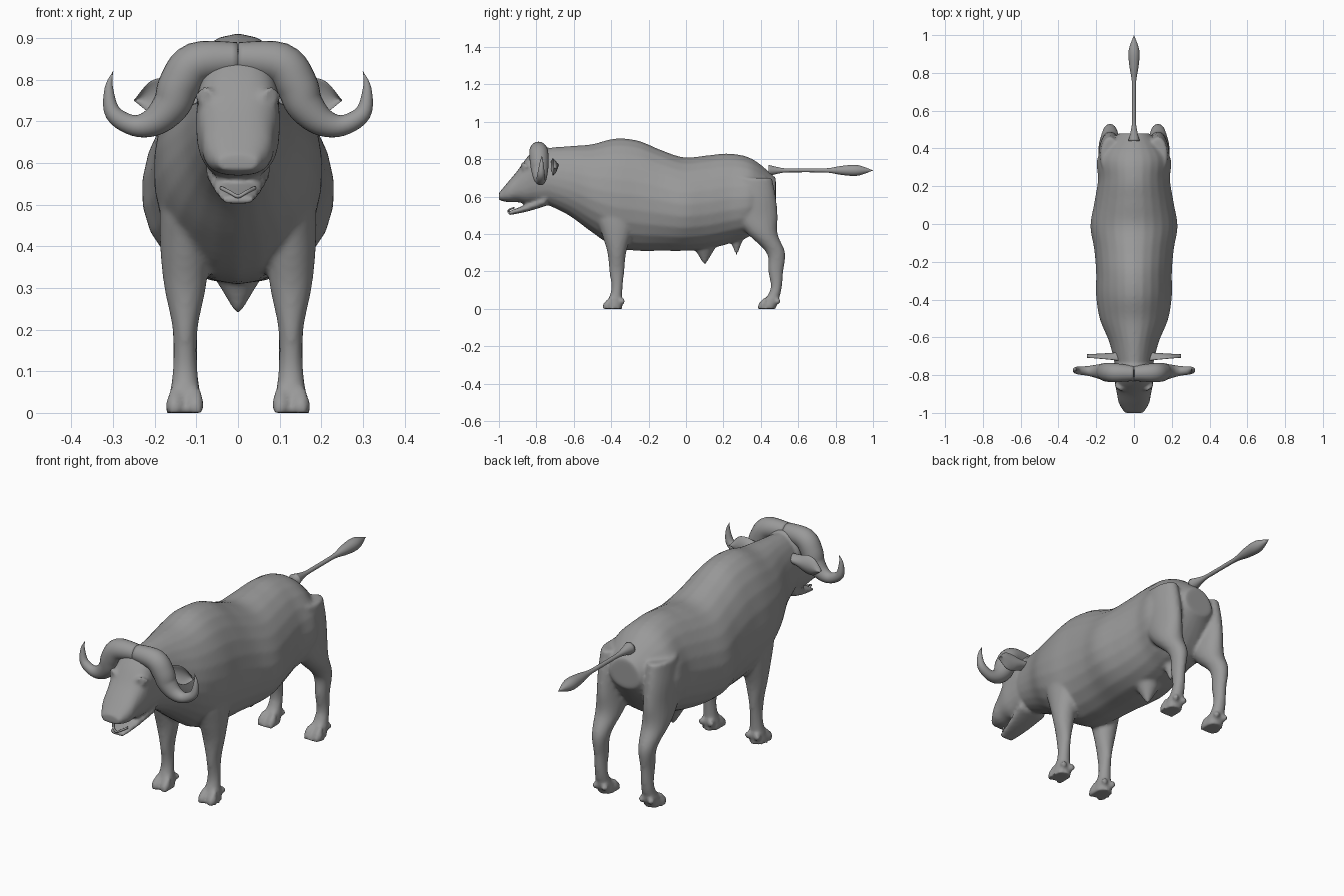
import bpy
import bmesh
from math import cos, sin, tau, copysign
from mathutils import Matrix, Vector

default = bpy.data.objects.get("Cube")
if default:
    bpy.data.objects.remove(default, do_unlink=True)

X, Y, Z = Vector((1, 0, 0)), Vector((0, 1, 0)), Vector((0, 0, 1))

# One grey hide colour for the whole animal
hide = bpy.data.materials.new("hide grey")
grey = (.32, .32, .32, 1)
hide.use_nodes = True
hide.diffuse_color = grey
shader = next(node for node in hide.node_tree.nodes if node.type == 'BSDF_PRINCIPLED')
shader.inputs["Base Color"].default_value = grey
shader.inputs["Roughness"].default_value = .8


def column(value, count):
    """A list stays as it is, a pair becomes an even ramp, a number repeats."""
    if isinstance(value, list):
        return value
    start, end = value if isinstance(value, tuple) else (value, value)
    return [start + (end - start) * i / (count - 1) for i in range(count)]


def hermite(before, start, end, after, t):
    """Point on a smooth curve from start to end, steered by its neighbours."""
    leave, arrive = (end - before) / 2, (after - start) / 2
    ease = t * t * (3 - 2 * t)
    bend = leave * t * (1 - t) ** 2 - arrive * t * t * (1 - t)
    return start + (end - start) * ease + bend


def spline(values, steps):
    padded = [values[0], *values, values[-1]]
    curve = []
    for before, start, end, after in zip(padded, padded[1:], padded[2:], padded[3:]):
        curve += [hermite(before, start, end, after, i / steps) for i in range(steps)]
    return curve + [values[-1]]


def loft(bm, x, y, z, a, b, u, v=None, square=1, belly=0, cup=0, steps=5, sides=24):
    """Skin oval rings centred on x, y, z with radius a along u and b along v."""
    columns = (x, y, z, a, b)
    count = max(len(c) for c in columns if isinstance(c, list))
    path = list(zip(*(spline(column(c, count), steps) for c in columns)))
    centres = [Vector(point[:3]) for point in path]
    rings = []
    for i, centre in enumerate(centres):
        tangent = centres[min(i + 1, len(path) - 1)] - centres[max(i - 1, 0)]
        across = v or tangent.cross(u).normalized()
        wide, tall = (max(radius, .001) for radius in path[i][3:])
        ring = []
        for k in range(sides):
            c, s = cos(tau * k / sides), sin(tau * k / sides)
            c = copysign(abs(c) ** square, c)
            s = copysign(abs(s) ** square, s)
            offset = u * (wide * c * (1 - belly * s) - cup * s * s) + across * tall * s
            ring.append(bm.verts.new(centre + offset))
        rings.append(ring)
    for low, high in zip(rings, rings[1:]):
        for k in range(sides):
            n = (k + 1) % sides
            bm.faces.new((low[k], low[n], high[n], high[k]))
    bm.faces.new(rings[0])
    bm.faces.new(rings[-1])


def profile_loft(bm, y, tops, lows, widths, **shape):
    """Skin upright rings from a top line, an under line and half widths."""
    middle = [(top + low) / 2 for top, low in zip(tops, lows)]
    height = [(top - low) / 2 for top, low in zip(tops, lows)]
    loft(bm, 0, y, middle, widths, height, X, Z, **shape)


def blob(bm, x, y, z, radius):
    bmesh.ops.create_uvsphere(bm, u_segments=16, v_segments=10, radius=radius,
                              matrix=Matrix.Translation((x, y, z)))


def finish(name, bm, mirror=False):
    if mirror:
        copy = bmesh.ops.duplicate(bm, geom=bm.verts[:] + bm.edges[:] + bm.faces[:])
        for item in copy["geom"]:
            if isinstance(item, bmesh.types.BMVert):
                item.co.x *= -1
    bmesh.ops.recalc_face_normals(bm, faces=bm.faces)
    for face in bm.faces:
        face.smooth = True
    mesh = bpy.data.meshes.new(name)
    bm.to_mesh(mesh)
    bm.free()
    mesh.materials.append(hide)
    obj = bpy.data.objects.new(name, mesh)
    bpy.context.collection.objects.link(obj)
    return obj


# Legs, modelled on the left side and mirrored
bm = bmesh.new()
leg_x = .127
loft(bm, leg_x, [-.36, -.37, -.37, -.37, -.37, -.37, -.39], (.6, 0),
     [.05, .06, .06, .05, .03, .03, .045], [.1, .11, .08, .05, .04, .03, .05], X, Y)
loft(bm, leg_x, [.36, .36, .37, .41, .48, .48, .48, .43], (.7, 0),
     [.05, .06, .06, .06, .04, .03, .03, .045],
     [.1, .12, .12, .08, .05, .04, .03, .05], X, Y)
for toe_y, claw_y in ((-.42, -.34), (.41, .49)):
    for x in (leg_x - .025, leg_x + .025):
        # Cloven toe and dewclaw
        loft(bm, x, [toe_y + .02, toe_y, toe_y], (.06, 0), [.01, .02, .02],
             [.01, .02, .03], X, Y)
        blob(bm, x, claw_y, .04, .016)

# Eyes under heavy lids
blob(bm, .08, -.86, .75, .018)
loft(bm, (.06, .1), [-.875, -.87, -.85], [.76, .775, .755], .01, .01, Y)
for item in bmesh.ops.duplicate(bm, geom=bm.verts[:] + bm.edges[:] + bm.faces[:])["geom"]:
    if isinstance(item, bmesh.types.BMVert):
        item.co.x *= -1

# Trunk and neck, then skull with upper jaw, then open lower jaw
profile_loft(bm, (-.75, .48),
             [.86, .87, .88, .91, .9, .85, .81, .82, .83, .8, .7],
             [.56, .5, .41, .33, .31, .31, .31, .32, .35, .4, .56],
             [.1, .13, .18, .2, .2, .21, .23, .21, .19, .19, .08], belly=.12)
profile_loft(bm, (-.75, -1), [.87, .86, .81, .74, .68, .62],
             [.56, .56, .56, .57, .57, .58], [.1, .1, .1, .09, .08, .05], square=.8)
profile_loft(bm, (-.75, -.95), [.61, .56, .52], [.55, .52, .5], [.08, .06, .04], square=.8)

# Belly sheath and rear pouch
for y, z, radius in ((.1, .3, .08), (.27, .35, .05)):
    bmesh.ops.create_cone(bm, cap_ends=True, segments=24, radius1=.004, radius2=radius,
                          depth=.13, matrix=Matrix.Translation((0, y, z)))

# Blend all of these into one skin
body = finish("body", bm)
remesh = body.modifiers.new("Blend", 'REMESH')
remesh.mode = 'VOXEL'
remesh.voxel_size = .009
remesh.use_smooth_shade = True
soften = body.modifiers.new("Soften", 'SMOOTH')
soften.factor = .5
soften.iterations = 5

# Horns joined by a thick boss over the forehead
bm = bmesh.new()
radii = [.04, .05, .05, .045, .035, .025, .02, .01, 0]
loft(bm, [0, .1, .14, .16, .2, .25, .3, .31, .3], (-.79, -.77),
     [.85, .84, .79, .74, .7, .69, .72, .78, .82], radii, radii, Y)
finish("horns", bm, mirror=True)

# Cupped ears
bm = bmesh.new()
loft(bm, (.08, .25), (-.7, -.69), (.77, .75), (.02, 0), [.02, .03, .045, .04, 0], Y, cup=.018)
finish("ears", bm, mirror=True)

# Straight tail with a tuft
bm = bmesh.new()
radii = [.03, .012, .01, .01, .012, .025, .028, 0]
loft(bm, 0, (.44, 1), .74, radii, radii, X, Z)
finish("tail", bm)

# Lower lip ridge
bm = bmesh.new()
loft(bm, (-.04, .04), [-.92, -.945, -.95, -.945, -.92], [.54, .53, .52, .53, .54],
     .005, .005, Z, sides=10)
finish("lower_lip", bm)
